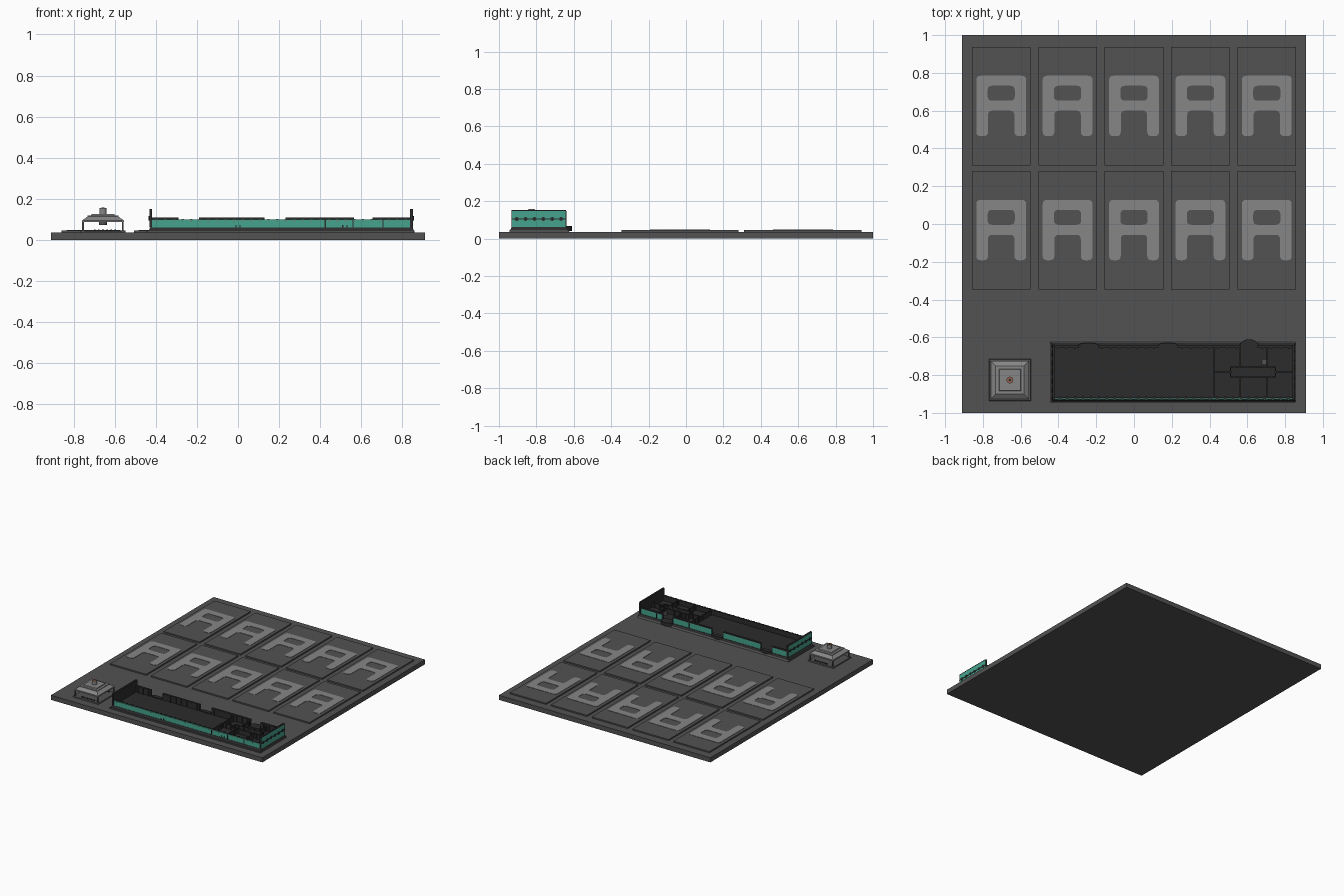
import bpy, math
from mathutils import Vector

cube = bpy.data.objects.get("Cube")
if cube:
    bpy.data.objects.remove(cube, do_unlink=True)


def material(name, rgb):
    m = bpy.data.materials.new(name)
    m.use_nodes = True
    m.diffuse_color = (*rgb, 1)
    m.node_tree.nodes["Principled BSDF"].inputs["Base Color"].default_value = (*rgb, 1)
    return m


GREY = material("slab grey", (0.085, 0.085, 0.085))
LIGHT = material("light grey", (0.24, 0.24, 0.24))
DARK = material("charcoal", (0.025, 0.025, 0.025))
TEAL = material("teal", (0.06, 0.37, 0.27))
BROWN = material("copper brown", (0.30, 0.13, 0.08))


def add(name, verts, faces, mat):
    me = bpy.data.meshes.new(name)
    me.from_pydata(verts, [], faces)
    me.materials.append(mat)
    ob = bpy.data.objects.new(name, me)
    bpy.context.collection.objects.link(ob)
    return ob


def frustum(name, lo, hi, z0, z1, mat):
    """Box whose bottom rectangle lo and top rectangle hi are (x0, x1, y0, y1)."""
    verts = [(r[i], r[j], z) for r, z in ((lo, z0), (hi, z1))
             for i, j in ((0, 2), (1, 2), (1, 3), (0, 3))]
    faces = [(3, 2, 1, 0), (4, 5, 6, 7)]
    faces += [(i, (i + 1) % 4, (i + 1) % 4 + 4, i + 4) for i in range(4)]
    return add(name, verts, faces, mat)


def box(name, x0, x1, y0, y1, z0, z1, mat):
    r = (x0, x1, y0, y1)
    return frustum(name, r, r, z0, z1, mat)


def disc(name, x, y, z0, z1, rx, mat, ry=None, n=16):
    ry = ry or rx
    ring = [(math.cos(2 * math.pi * i / n), math.sin(2 * math.pi * i / n)) for i in range(n)]
    verts = [(x + rx * c, y + ry * s, z) for z in (z0, z1) for c, s in ring]
    faces = [tuple(range(n))[::-1], tuple(range(n, 2 * n))]
    faces += [(i, (i + 1) % n, (i + 1) % n + n, i + n) for i in range(n)]
    return add(name, verts, faces, mat)


def rounded(points, r, steps=4):
    """Round every corner of a closed outline."""
    out = []
    for i, p in enumerate(points):
        p = Vector(p)
        a = p + (Vector(points[i - 1]) - p).normalized() * r
        b = p + (Vector(points[(i + 1) % len(points)]) - p).normalized() * r
        for k in range(steps + 1):
            t = k / steps
            out.append(a * (1 - t) ** 2 + p * 2 * t * (1 - t) + b * t * t)
    return out


# Ground slab
TOP = 0.036
box("ground_slab", -0.91, 0.91, -1, 1, 0, TOP, GREY)

# Arch-shaped bay plate with a window, shared by every bay
curve = bpy.data.curves.new("bay_outline", "CURVE")
curve.dimensions = "2D"
curve.fill_mode = "BOTH"
curve.extrude = 0.002
outer = [(-0.132, -0.16), (-0.07, -0.16), (-0.07, -0.025), (0.07, -0.025),
         (0.07, -0.16), (0.132, -0.16), (0.132, 0.16), (-0.132, 0.16)]
window = [(-0.072, 0.028), (0.072, 0.028), (0.072, 0.107), (-0.072, 0.107)]
for pts in (rounded(outer, 0.024), rounded(window, 0.024)):
    sp = curve.splines.new("POLY")
    sp.points.add(len(pts) - 1)
    for q, p in zip(sp.points, pts):
        q.co = (p.x, p.y, 0, 1)
    sp.use_cyclic_u = True
temp = bpy.data.objects.new("bay_outline", curve)
bpy.context.collection.objects.link(temp)
bpy.context.view_layer.update()
arch = bpy.data.meshes.new_from_object(temp.evaluated_get(bpy.context.evaluated_depsgraph_get()))
bpy.data.objects.remove(temp, do_unlink=True)
arch.materials.clear()
arch.materials.append(LIGHT)

# Ten raised bays in two rows
for yc in (0.625, -0.032):
    for i in range(5):
        xc = -0.703 + i * 0.3515
        box("bay_pad", xc - 0.155, xc + 0.155, yc - 0.314, yc + 0.312, TOP - 0.005, 0.046, GREY)
        ob = bpy.data.objects.new("bay_arch_plate", arch)
        ob.location = (xc, yc, 0.0465)
        bpy.context.collection.objects.link(ob)

# Hall foundation and floor
frustum("hall_plinth", (-0.445, 0.855, -0.945, -0.62), (-0.445, 0.855, -0.945, -0.63), TOP - 0.005, 0.045, GREY)
frustum("hall_foundation", (-0.437, 0.855, -0.94, -0.63), (-0.425, 0.85, -0.932, -0.64), 0.045, 0.061, DARK)
X0, X1, Y0, Y1 = -0.425, 0.845, -0.93, -0.643
FLOOR = 0.061

# Front wall: teal outside, charcoal lining and teeth inside
box("front_wall", X0, X1, Y0, Y0 + 0.006, FLOOR, 0.099, TEAL)
box("front_lining", X0, X1, Y0 + 0.006, Y0 + 0.013, FLOOR, 0.1, DARK)
for i in range(30):
    x = X0 + 0.03 + i * 0.0418
    box("front_tooth", x - 0.006, x + 0.006, Y0 + 0.004, Y0 + 0.016, 0.098, 0.103, DARK)
    box("front_rivet", x - 0.003, x + 0.003, Y0 - 0.001, Y0, 0.091, 0.095, BROWN)
for x in (0.0, 0.52):
    for dx in (-0.01, 0.01):
        box("front_mullion", x + dx - 0.003, x + dx + 0.003, Y0 - 0.002, Y0, FLOOR, 0.074, DARK)

# Back wall in segments between three doorways
doors = ((-0.24, 0.055, 0.016), (0.18, 0.055, 0.016), (0.61, 0.05, 0.035))
edges = (X0, -0.29, -0.19, 0.13, 0.23, 0.565, 0.655, X1)
for a, b in zip(edges[::2], edges[1::2]):
    box("back_wall", a, b, Y1 - 0.006, Y1, FLOOR, 0.105, TEAL)
    box("back_lining", a, b, Y1 - 0.013, Y1 - 0.006, FLOOR, 0.105, DARK)
    box("back_cap", a, b, Y1 - 0.014, Y1 + 0.002, 0.103, 0.11, DARK)
    n = max(2, round((b - a) / 0.045))
    for k in range(n):
        x = a + (k + 0.5) * (b - a) / n
        box("back_rib", x - 0.004, x + 0.004, Y1 - 0.018, Y1 - 0.012, FLOOR, 0.108, DARK)
for x, w, d in doors:
    disc("doorstep", x, Y1 - 0.002, 0.04, 0.067, w, DARK, ry=d, n=24)

# Tall end walls with a studded band
for x, s in ((X0, -1), (X1, 1)):
    a, b = sorted((x - s * 0.003, x + s * 0.006))
    box("end_wall", a, b, Y0, Y1, FLOOR, 0.147, TEAL)
    li = sorted((x - s * 0.007, x - s * 0.003))
    box("end_lining", *li, Y0, Y1, FLOOR, 0.147, DARK)
    box("end_cap", min(a, li[0]), max(b, li[1]), Y0 - 0.002, Y1 + 0.002, 0.145, 0.152, DARK)
    band = sorted((x, x + s * 0.009))
    box("end_band", *band, Y0 - 0.002, Y1 + 0.002, 0.102, 0.108, DARK)
    for y in (Y0, Y1):
        box("end_post", min(a, li[0]), max(b, li[1]), y - 0.003, y + 0.003, FLOOR, 0.147, DARK)
    for i in range(6):
        y = Y0 + 0.025 + i * (Y1 - Y0 - 0.05) / 5
        stud = disc("end_stud", 0, 0, -0.003, 0.003, 0.011, DARK, n=8)
        stud.rotation_euler = (0, math.pi / 2, 0)
        stud.location = (x + s * 0.0075, y, 0.105)

# Partition walls of the rooms at the left end
partitions = [
    (0.424, Y0, 0.424, Y1), (0.424, -0.784, 0.51, -0.784), (0.75, -0.784, X1, -0.784),
    (0.51, -0.757, 0.75, -0.757), (0.51, -0.81, 0.75, -0.81),
    (0.51, -0.81, 0.51, -0.757), (0.75, -0.81, 0.75, -0.757),
    (0.56, Y0, 0.56, -0.81), (0.705, Y0, 0.705, -0.81),
    (0.56, -0.757, 0.56, Y1), (0.705, -0.757, 0.705, Y1)]
for xa, ya, xb, yb in partitions:
    box("partition", xa - 0.003, xb + 0.003, ya - 0.003, yb + 0.003, FLOOR, 0.098, DARK)
    n = max(1, round(math.hypot(xb - xa, yb - ya) / 0.05))
    for k in range(n):
        t = (k + 0.5) / n
        disc("partition_post", xa + (xb - xa) * t, ya + (yb - ya) * t, FLOOR, 0.1, 0.007, DARK, n=8)
disc("room_table", 0.69, -0.73, FLOOR, 0.08, 0.016, GREY)


# Pavilion: plinth, posts, stepped roof and finial
PX, PY = -0.657, -0.826


def square(h):
    return (PX - h, PX + h, PY - h, PY + h)


def tier(name, h0, h1, z0, z1, mat):
    frustum(name, square(h0), square(h1), z0, z1, mat)


tier("pavilion_plinth", 0.112, 0.108, TOP - 0.005, 0.044, GREY)
for sx in (-1, 1):
    for sy in (-1, 1):
        x, y = PX + sx * 0.097, PY + sy * 0.097
        box("pavilion_post", x - 0.004, x + 0.004, y - 0.004, y + 0.004, 0.044, 0.09, GREY)
for i in range(6):
    o = -0.04 + i * 0.02
    for sy in (-1, 1):
        box("pavilion_stud", PX + o - 0.004, PX + o + 0.004,
            PY + sy * 0.09 - 0.004, PY + sy * 0.09 + 0.004, 0.044, 0.051, DARK)
tier("pavilion_eaves", 0.102, 0.102, 0.087, 0.096, LIGHT)
tier("pavilion_roof", 0.1, 0.075, 0.096, 0.114, LIGHT)
tier("pavilion_roof_step", 0.075, 0.075, 0.114, 0.119, LIGHT)
tier("pavilion_roof_top", 0.058, 0.055, 0.119, 0.126, LIGHT)
disc("pavilion_lamp", PX, PY, 0.072, 0.088, 0.02, GREY)
disc("pavilion_finial", PX, PY, 0.126, 0.156, 0.018, LIGHT)
disc("finial_ring", PX, PY, 0.156, 0.157, 0.017, BROWN)
disc("finial_button", PX, PY, 0.157, 0.158, 0.007, DARK)
